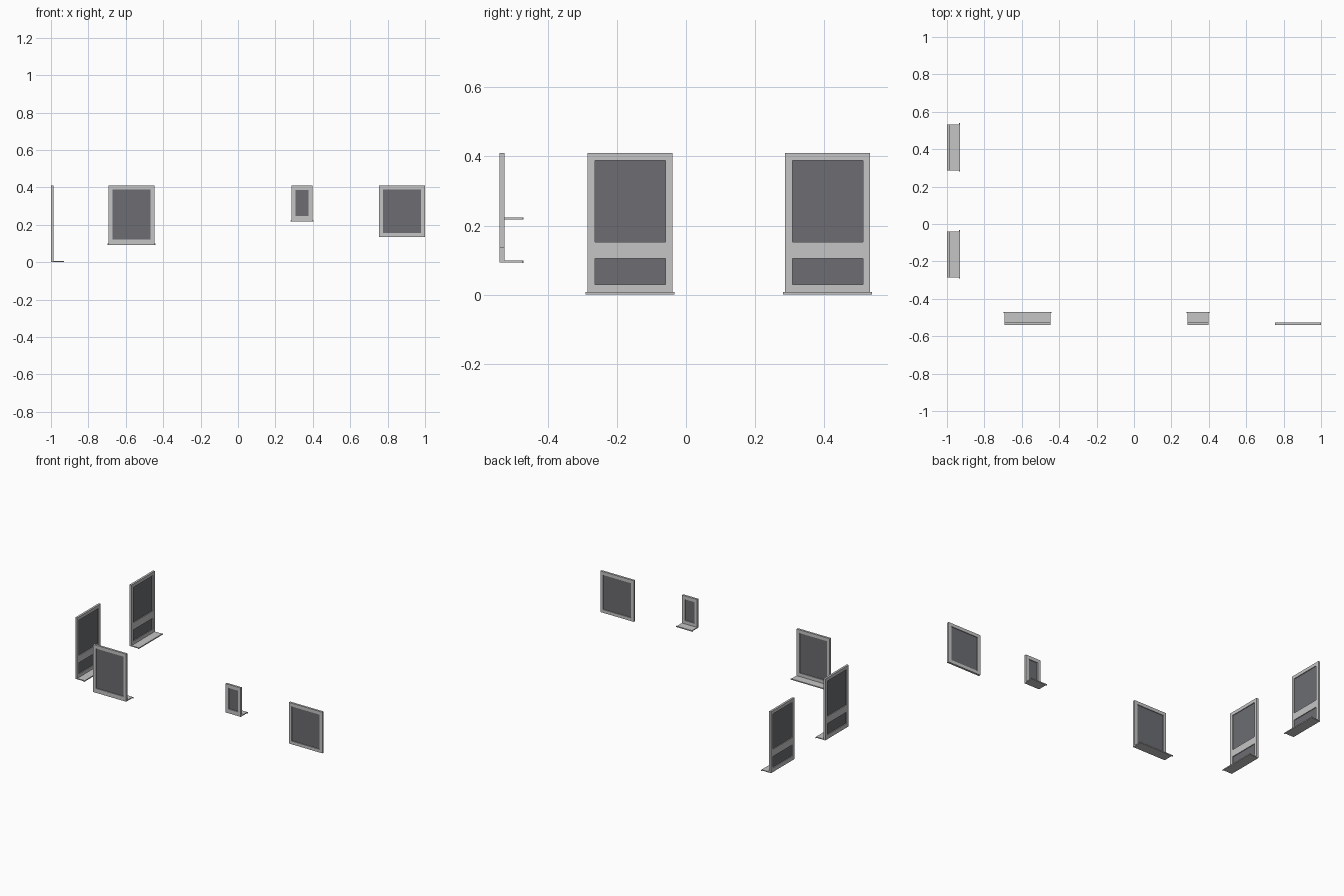
import bpy
from mathutils import Matrix, Vector
from math import pi

cube = bpy.data.objects.get("Cube")
if cube:
    bpy.data.objects.remove(cube, do_unlink=True)


def material(name, rgb):
    mat = bpy.data.materials.new(name)
    mat.use_nodes = True
    mat.diffuse_color = (*rgb, 1)
    mat.node_tree.nodes["Principled BSDF"].inputs["Base Color"].default_value = (*rgb, 1)
    return mat


FRAME = material("light grey frame", (0.56, 0.56, 0.56))
GLASS = material("dark grey glass", (0.15, 0.152, 0.168))

DEPTH = 0.014      # frame thickness
BORDER = 0.021     # frame bar width
REACH = 0.069      # outer face to the sill's front edge
SILL = 0.006       # sill thickness
LIP = 0.006        # overhang of the lip at each end


def add_mesh(name, boxes, mat, place):
    """One object from a list of (low corner, high corner) boxes."""
    verts, faces = [], []
    for (x0, y0, z0), (x1, y1, z1) in boxes:
        n = len(verts)
        verts += [place @ Vector((x, y, z)) for z in (z0, z1)
                  for x, y in ((x0, y0), (x1, y0), (x1, y1), (x0, y1))]
        quads = [(3, 2, 1, 0), (4, 5, 6, 7)]
        quads += [(i, (i + 1) % 4, (i + 1) % 4 + 4, i + 4) for i in range(4)]
        faces += [tuple(n + i for i in q) for q in quads]
    mesh = bpy.data.meshes.new(name)
    mesh.from_pydata(verts, [], faces)
    mesh.materials.append(mat)
    bpy.context.collection.objects.link(bpy.data.objects.new(name, mesh))


def window(name, place, width, bottom, top, panes, sill=True):
    """Window centred on local x, outer face at y = 0, inside towards +y."""
    h = width / 2
    g = h - BORDER
    # frame: two stiles with rails between the panes
    boxes = [((-h, 0, bottom), (-g, DEPTH, top)), ((g, 0, bottom), (h, DEPTH, top))]
    levels = [bottom] + [z for pane in panes for z in pane] + [top]
    boxes += [((-g, 0, a), (g, DEPTH, b)) for a, b in zip(levels[::2], levels[1::2])]
    add_mesh(name + "_frame", boxes, FRAME, place)
    # glass set in the middle of the frame
    mid = DEPTH / 2
    add_mesh(name + "_glass", [((-g, mid - 0.002, a), (g, mid + 0.002, b)) for a, b in panes],
             GLASS, place)
    # inner sill with a slightly wider lip
    if sill:
        add_mesh(name + "_sill", [
            ((-h, 0, bottom - SILL), (h, REACH - 0.004, bottom)),
            ((-h - LIP, REACH - 0.004, bottom - SILL - 0.001), (h + LIP, REACH, bottom))],
            FRAME, place)


# tall windows on the side wall, facing -x
for label, y in (("near", -0.162), ("far", 0.41)):
    place = Matrix.Translation((-1, y, 0)) @ Matrix.Rotation(-pi / 2, 4, "Z")
    window("side_window_" + label, place, 0.246, 0.007, 0.41,
           [(0.029, 0.104), (0.152, 0.388)])

# windows along the front wall, facing -y
for label, x, width, bottom, pane, sill in (
        ("wide", -0.569, 0.245, 0.099, (0.122, 0.388), True),
        ("small", 0.342, 0.112, 0.224, (0.246, 0.387), True),
        ("square", 0.8765, 0.247, 0.136, (0.157, 0.388), False)):
    window("front_window_" + label, Matrix.Translation((x, -0.54, 0)),
           width, bottom, 0.41, [pane], sill)
